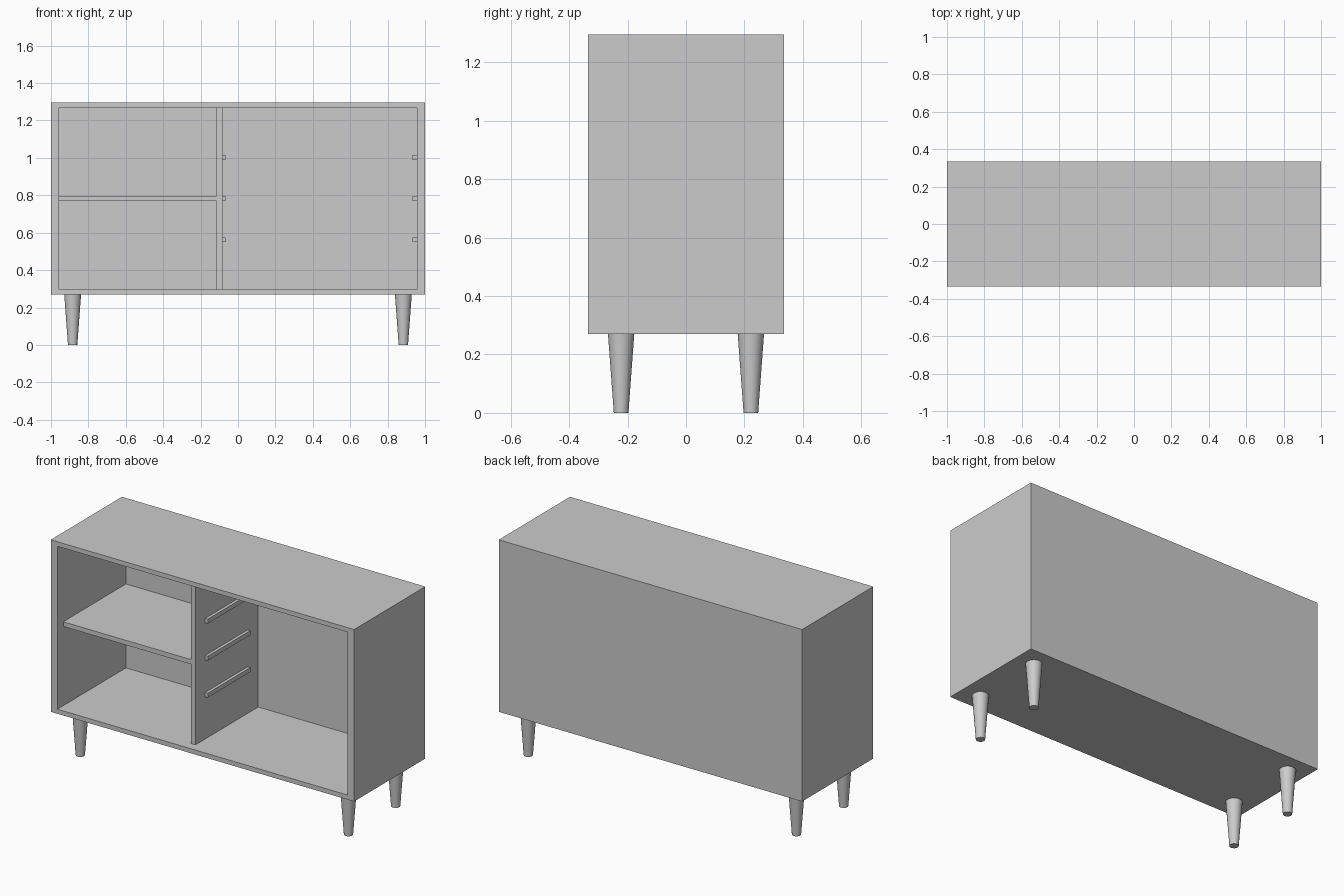
import bpy, bmesh, math
from mathutils import Vector

if "Cube" in bpy.data.objects:
    bpy.data.objects.remove(bpy.data.objects["Cube"])

W, D = 1.0, 0.335              # half width, half depth
Z0, Z1 = 0.27, 1.295           # cabinet bottom and top
IX, IZ0, IZ1 = 0.956, 0.297, 1.268   # inside of the carcass
BACK = 0.31                    # inner face of the back panel
FRONT = -0.28                  # front edge of divider and shelf


def finish(name, bm):
    bmesh.ops.recalc_face_normals(bm, faces=bm.faces[:])
    mesh = bpy.data.meshes.new(name)
    bm.to_mesh(mesh)
    bm.free()
    obj = bpy.data.objects.new(name, mesh)
    bpy.context.collection.objects.link(obj)
    return obj


def box_mesh(lo, hi):
    bm = bmesh.new()
    bmesh.ops.create_cube(bm, size=1)
    lo, hi = Vector(lo), Vector(hi)
    for v in bm.verts:
        v.co = [lo[i] if v.co[i] < 0 else hi[i] for i in range(3)]
    return bm


def box(name, lo, hi):
    return finish(name, box_mesh(lo, hi))


# Carcass: box with its front face inset and pushed back to form the cavity
bm = box_mesh((-W, -D, Z0), (W, D, Z1))
bm.normal_update()
front = min(bm.faces, key=lambda f: f.calc_center_median().y)
bmesh.ops.inset_individual(bm, faces=[front], thickness=0.02)
mid = (Z0 + Z1) / 2
for v in front.verts:
    v.co = (math.copysign(IX, v.co.x), -D, IZ0 if v.co.z < mid else IZ1)
cavity = bmesh.ops.extrude_discrete_faces(bm, faces=[front])["faces"][0]
for v in cavity.verts:
    v.co.y = BACK
finish("cabinet_carcass", bm)

# Divider and left shelf
box("divider", (-0.115, FRONT, IZ0), (-0.084, BACK, IZ1))
box("left_shelf", (-IX, FRONT, 0.769), (-0.115, BACK, 0.797))

# Drawer rails on both sides of the right compartment
for i, z in enumerate((0.562, 0.782, 1.003)):
    for side, x0, x1 in (("left", -0.084, -0.066), ("right", 0.934, IX)):
        box(f"{side}_drawer_rail_{i + 1}", (x0, -0.19, z - 0.013), (x1, 0.21, z + 0.013))

# Tapered round legs
for xn, x in (("left", -0.884), ("right", 0.884)):
    for yn, y in (("front", -0.222), ("back", 0.222)):
        bpy.ops.mesh.primitive_cone_add(vertices=32, radius1=0.025, radius2=0.045,
                                        depth=Z0, location=(x, y, Z0 / 2))
        leg = bpy.context.object
        leg.name = f"{yn}_{xn}_leg"
        bpy.ops.object.shade_smooth_by_angle(angle=math.radians(40))
